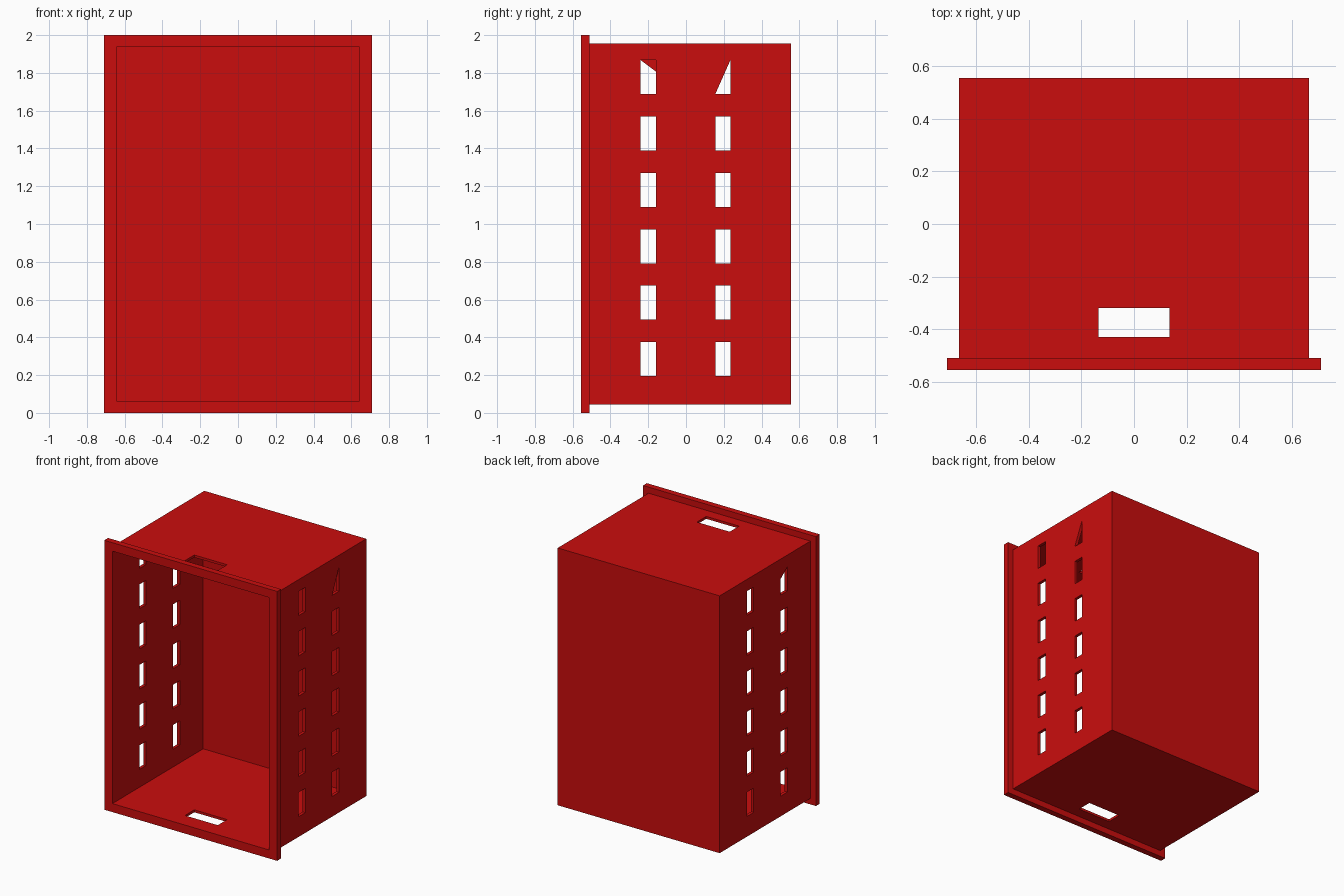
import bpy
import bmesh

if "Cube" in bpy.data.objects:
    bpy.data.objects.remove(bpy.data.objects["Cube"])

# Single red plastic
red = bpy.data.materials.new("red plastic")
red.use_nodes = True
red.diffuse_color = (0.59, 0.004, 0.004, 1)
red.node_tree.nodes["Principled BSDF"].inputs["Base Color"].default_value = red.diffuse_color

MID = 1.0  # height of the bin's centre


def finish(bm, name):
    bmesh.ops.recalc_face_normals(bm, faces=bm.faces)
    mesh = bpy.data.meshes.new(name)
    bm.to_mesh(mesh)
    bm.free()
    mesh.materials.append(red)
    obj = bpy.data.objects.new(name, mesh)
    bpy.context.collection.objects.link(obj)
    return obj


def bridge(bm, a, b):
    for i in range(len(a)):
        j = (i + 1) % len(a)
        bm.faces.new((a[i], a[j], b[j], b[i]))


def prism(bm, low, high):
    """Closed prism between two matching outlines."""
    a = [bm.verts.new(p) for p in low]
    b = [bm.verts.new(p) for p in high]
    bridge(bm, a, b)
    bm.faces.new(a)
    bm.faces.new(b)


# Open-fronted bin with rim: rectangles (half width, half height, y)
# running from the outer back, around the rim, to the inner back
stages = [(0.665, 0.955, 0.555), (0.665, 0.955, -0.51), (0.71, 1.0, -0.51),
          (0.71, 1.0, -0.555), (0.643, 0.937, -0.555), (0.643, 0.937, 0.51)]
bm = bmesh.new()
rings = [[bm.verts.new((sx * w, y, MID + sz * h))
          for sx, sz in ((-1, -1), (1, -1), (1, 1), (-1, 1))]
         for w, h, y in stages]
for a, b in zip(rings, rings[1:]):
    bridge(bm, a, b)
bm.faces.new(rings[0])
bm.faces.new(rings[-1])
storage_bin = finish(bm, "storage_bin")

# Cutters for the side slots, with two top slots partly filled
bm = bmesh.new()
for side in (-1, 1):
    for y0, y1 in ((-0.24, -0.16), (0.155, 0.235)):
        for row in range(6):
            z0 = 0.195 + row * 0.2985
            z1 = z0 + 0.18
            outline = [(y0, z0), (y1, z0), (y1, z1), (y0, z1)]
            if row == 5 and side > 0 and y0 > 0:
                outline = [(y0, z0), (y1, z0), (y1, z1)]
            if row == 5 and side < 0 and y0 < 0:
                outline[2] = (y1, z1 - 0.06)
            prism(bm, [(side * 0.6, y, z) for y, z in outline],
                  [(side * 0.7, y, z) for y, z in outline])

# Cutters for the wide slots in the top and bottom
slot = [(-0.135, -0.43), (0.135, -0.43), (0.135, -0.32), (-0.135, -0.32)]
for side in (-1, 1):
    prism(bm, [(x, y, MID + side * 0.9) for x, y in slot],
          [(x, y, MID + side * 0.98) for x, y in slot])
cutter = finish(bm, "slot_cutter")
cutter.hide_render = True

# Cut the slots, then discard the cutter
mod = storage_bin.modifiers.new("slots", "BOOLEAN")
mod.operation = "DIFFERENCE"
mod.solver = "EXACT"
mod.object = cutter
bpy.context.view_layer.objects.active = storage_bin
storage_bin.select_set(True)
bpy.ops.object.modifier_apply(modifier=mod.name)
bpy.data.objects.remove(cutter)
